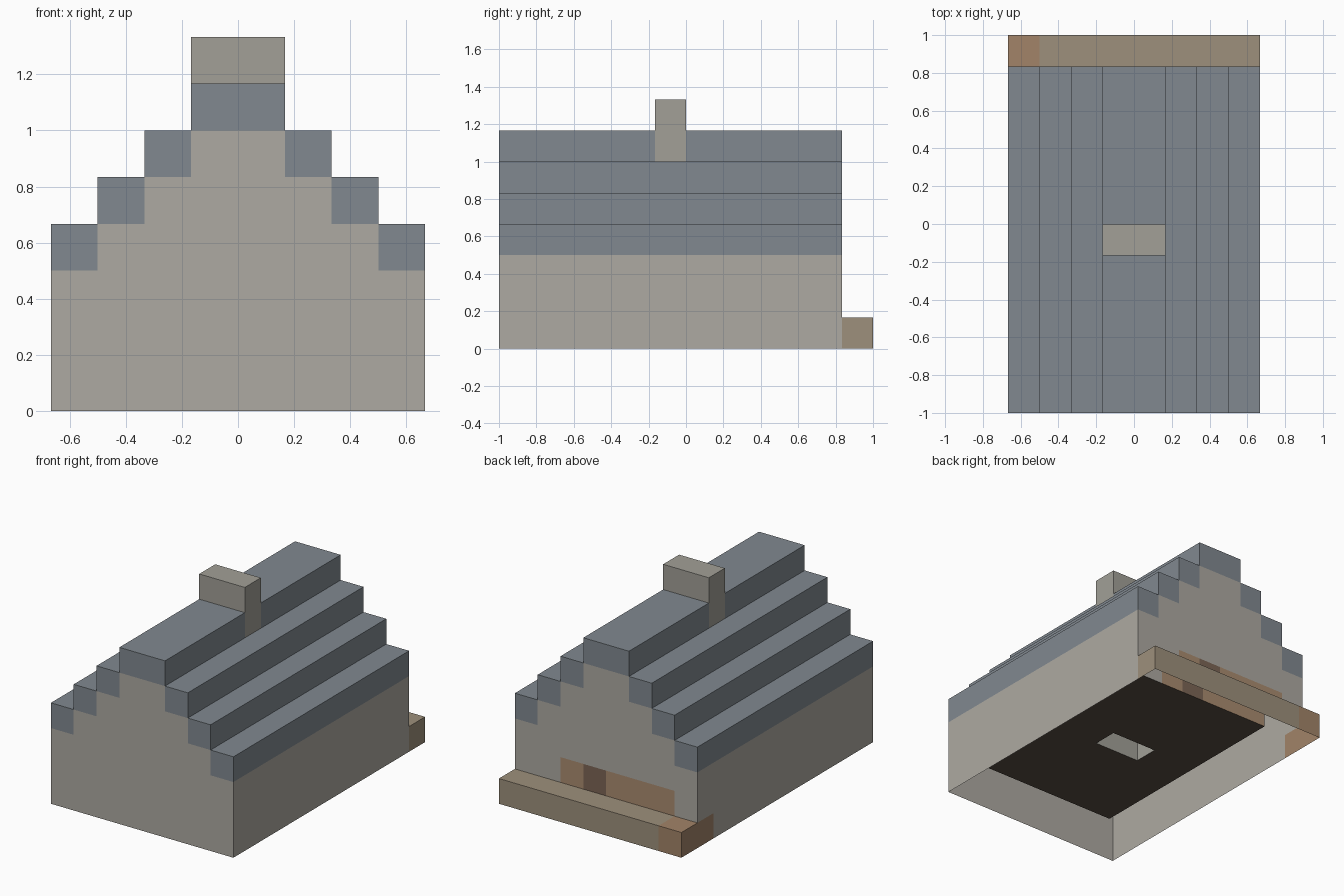
import bpy, bmesh, math

if "Cube" in bpy.data.objects:
    bpy.data.objects.remove(bpy.data.objects["Cube"])

U = 1 / 6  # one block


def block(x0, x1, y0, y1, z0, z1):
    """Set of block cells filling a box given in block units."""
    return {(x, y, z) for x in range(x0, x1) for y in range(y0, y1) for z in range(z0, z1)}


def both_sides(cells):
    """Mirror cells across x = 0."""
    return cells | {(-x - 1, y, z) for x, y, z in cells}


# Corner block and coloured door panels set into the back wall
corner = block(-4, -3, 4, 6, 0, 1)
door_dark = block(0, 1, 4, 5, 1, 2)
door = block(-3, 2, 4, 5, 1, 2) - door_dark

# Chimney standing on the floor and rising through the ridge
chimney = block(-1, 1, -1, 0, 1, 8)

# Stepped roof, one block thick
roof = block(-1, 1, -6, 5, 6, 7)
for i in range(3):
    roof |= both_sides(block(3 - i, 4 - i, -6, 5, 3 + i, 4 + i))
roof -= chimney

# Side walls and stepped gable walls
walls = both_sides(block(3, 4, -6, 5, 0, 3))
for y in (-6, 4):
    walls |= block(-4, 4, y, y + 1, 0, 3)
    for i in range(3):
        walls |= block(i - 3, 3 - i, y, y + 1, 3 + i, 4 + i)
walls -= corner | door | door_dark

# Floor and long step along the back
floor = block(-3, 3, -5, 4, 0, 1)
step = block(-4, 4, 5, 6, 0, 1) - corner

PARTS = [
    ("walls", walls, (0.42, 0.40, 0.36)),
    ("roof", roof, (0.22, 0.25, 0.28)),
    ("chimney", chimney, (0.36, 0.35, 0.31)),
    ("floor", floor, (0.10, 0.075, 0.055)),
    ("back_step", step, (0.34, 0.28, 0.20)),
    ("corner_block", corner, (0.36, 0.23, 0.14)),
    ("door_panels", door, (0.40, 0.26, 0.16)),
    ("door_dark_panel", door_dark, (0.20, 0.13, 0.09)),
]
solid = set().union(*(cells for _, cells, _ in PARTS))


def build(name, cells, colour):
    """Skin the exposed sides of a part; the underside on the ground stays open."""
    bm = bmesh.new()
    verts = {}

    def vert(p):
        if p not in verts:
            verts[p] = bm.verts.new([c * U for c in p])
        return verts[p]

    for cell in sorted(cells):
        for a in range(3):
            b, c = (a + 1) % 3, (a + 2) % 3
            for s in (-1, 1):
                n = list(cell)
                n[a] += s
                if tuple(n) in solid or n[2] < 0:
                    continue
                quad = []
                for db, dc in ((0, 0), (1, 0), (1, 1), (0, 1)):
                    p = list(cell)
                    p[a] += s > 0
                    p[b] += db
                    p[c] += dc
                    quad.append(vert(tuple(p)))
                bm.faces.new(quad if s > 0 else quad[::-1])
    # Merge flat areas into single faces
    bmesh.ops.dissolve_limit(bm, angle_limit=math.radians(1), verts=bm.verts[:], edges=bm.edges[:])
    mesh = bpy.data.meshes.new(name)
    bm.to_mesh(mesh)
    bm.free()
    mat = bpy.data.materials.new(name + "_colour")
    mat.diffuse_color = (*colour, 1)
    mat.use_nodes = True
    mat.node_tree.nodes["Principled BSDF"].inputs["Base Color"].default_value = mat.diffuse_color
    mesh.materials.append(mat)
    bpy.context.collection.objects.link(bpy.data.objects.new(name, mesh))


for part in PARTS:
    build(*part)
